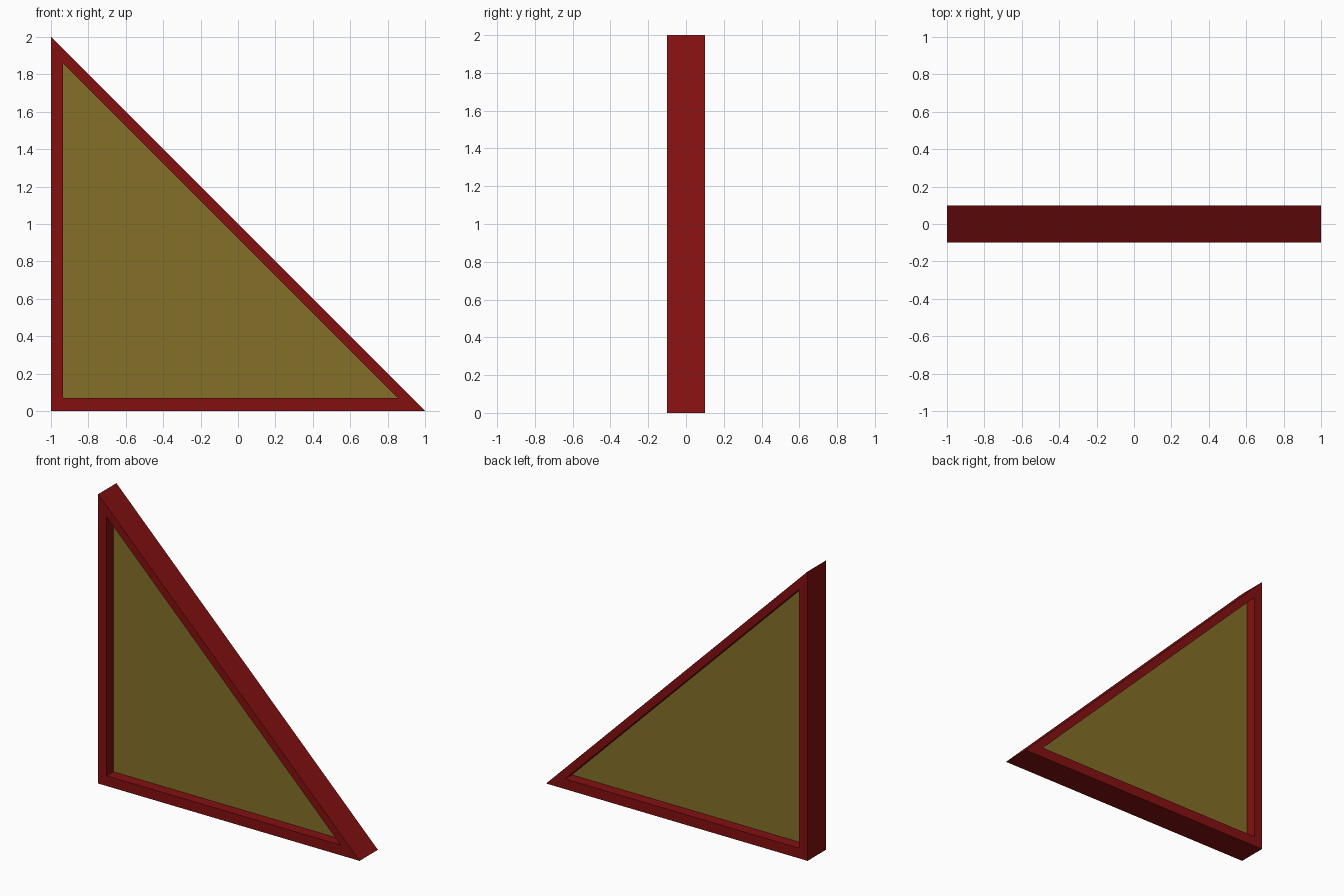
import bpy
import bmesh

cube = bpy.data.objects.get("Cube")
if cube:
    bpy.data.objects.remove(cube, do_unlink=True)


def make_material(name, color):
    mat = bpy.data.materials.new(name)
    mat.use_nodes = True
    mat.diffuse_color = color
    mat.node_tree.nodes["Principled BSDF"].inputs["Base Color"].default_value = color
    return mat


def make_object(name, bm, mat):
    bmesh.ops.recalc_face_normals(bm, faces=bm.faces)
    mesh = bpy.data.meshes.new(name)
    bm.to_mesh(mesh)
    bm.free()
    mesh.materials.append(mat)
    obj = bpy.data.objects.new(name, mesh)
    bpy.context.collection.objects.link(obj)
    return obj


def ring(bm, profile, y):
    return [bm.verts.new((x, y, z)) for x, z in profile]


def bridge(bm, a, b):
    for i in range(len(a)):
        j = (i + 1) % len(a)
        bm.faces.new((a[i], a[j], b[j], b[i]))


OUTER = [(-1, 0), (1, 0), (-1, 2)]
INNER = [(-0.935, 0.07), (0.855, 0.07), (-0.935, 1.86)]
DEPTH = 0.1
PANEL = 0.025

red = make_material("dark red", (0.23, 0.005, 0.005, 1))
olive = make_material("olive gold", (0.23, 0.16, 0.02, 1))

# Triangular frame: four rings joined into a closed loop
bm = bmesh.new()
rings = [ring(bm, p, y) for p, y in
         ((OUTER, -DEPTH), (OUTER, DEPTH), (INNER, DEPTH), (INNER, -DEPTH))]
for i in range(4):
    bridge(bm, rings[i], rings[(i + 1) % 4])
make_object("triangular_frame", bm, red)

# Thin panel recessed on both sides of the frame
bm = bmesh.new()
front, back = ring(bm, INNER, -PANEL), ring(bm, INNER, PANEL)
bridge(bm, front, back)
bm.faces.new(front)
bm.faces.new(back)
make_object("recessed_panel", bm, olive)
